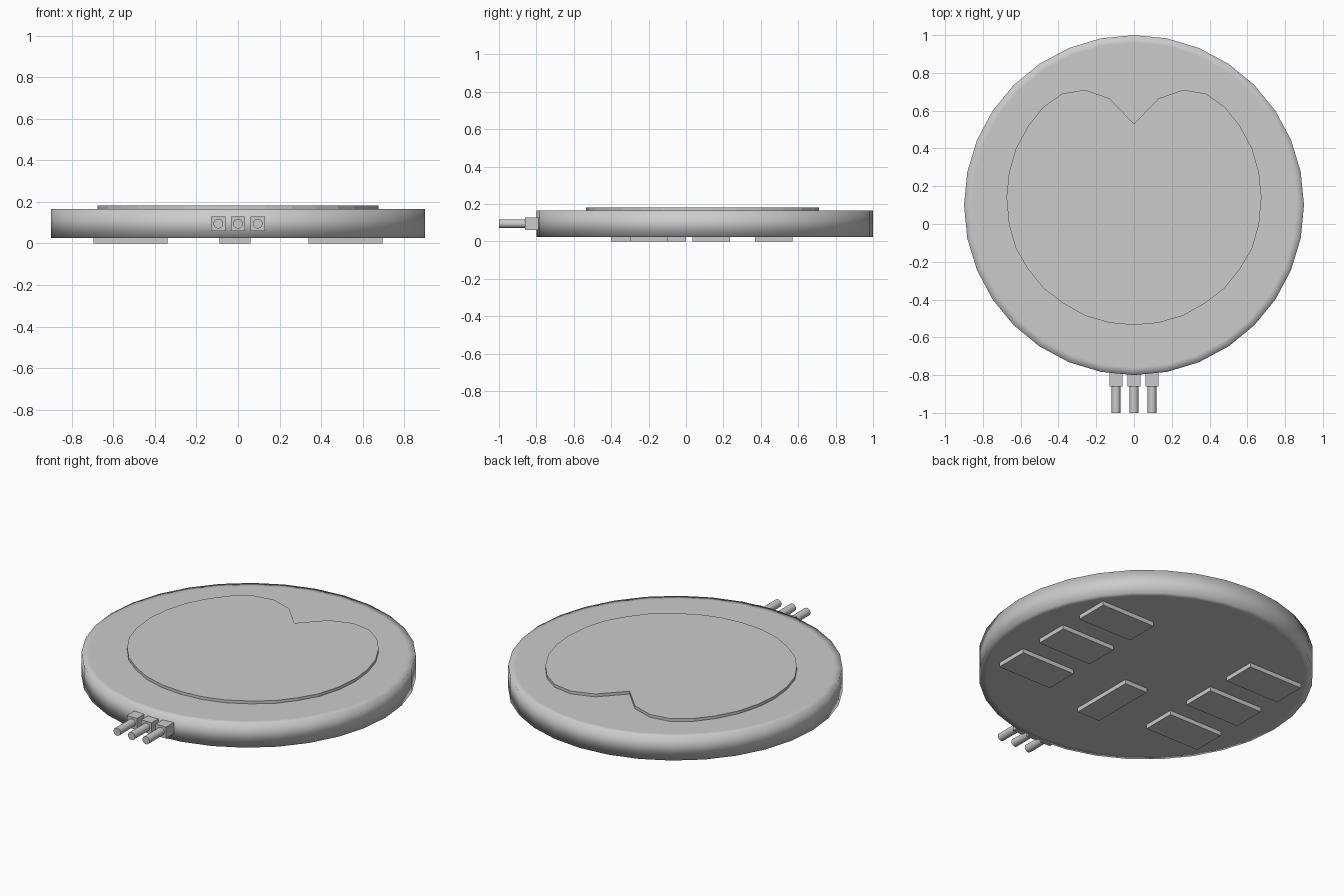
import bpy, bmesh, math

if "Cube" in bpy.data.objects:
    bpy.data.objects.remove(bpy.data.objects["Cube"])


def make_object(name, verts, faces, smooth=False):
    mesh = bpy.data.meshes.new(name)
    mesh.from_pydata(verts, [], faces)
    bm = bmesh.new()
    bm.from_mesh(mesh)
    bmesh.ops.recalc_face_normals(bm, faces=bm.faces)
    for f in bm.faces:
        f.smooth = smooth
    bm.to_mesh(mesh)
    bm.free()
    obj = bpy.data.objects.new(name, mesh)
    bpy.context.collection.objects.link(obj)
    return obj


def loft(name, rings, smooth=False):
    """Skin closed rings of equal length and cap both ends."""
    n = len(rings[0])
    verts = [v for ring in rings for v in ring]
    faces = [(k * n + i, k * n + (i + 1) % n, (k + 1) * n + (i + 1) % n, (k + 1) * n + i)
             for k in range(len(rings) - 1) for i in range(n)]
    last = (len(rings) - 1) * n
    faces += [tuple(range(n))[::-1], tuple(range(last, last + n))]
    return make_object(name, verts, faces, smooth)


def box(name, x0, x1, y0, y1, z0, z1):
    ring = [(x0, y0), (x1, y0), (x1, y1), (x0, y1)]
    return loft(name, [[(x, y, z) for x, y in ring] for z in (z0, z1)])


# Round base plate: 32 sides, soft-shaded rim between flat caps
def circle(r, z, n=32):
    return [(r * math.sin(2 * math.pi * i / n), 0.1 + r * math.cos(2 * math.pi * i / n), z)
            for i in range(n)]


loft("base_disc", [circle(0.86, 0.025), circle(0.9, 0.025),
                   circle(0.9, 0.165), circle(0.86, 0.165)], smooth=True)

# Notched sensing pad on top: right half outline, mirrored
half = [(0, 0.53), (0.13, 0.665), (0.26, 0.71), (0.38, 0.69), (0.48, 0.62), (0.56, 0.52),
        (0.625, 0.40), (0.662, 0.27), (0.675, 0.14), (0.662, 0.0), (0.625, -0.13),
        (0.56, -0.24), (0.48, -0.34), (0.375, -0.42), (0.26, -0.485), (0.13, -0.523), (0, -0.535)]
outline = half + [(-x, y) for x, y in half[-2:0:-1]]
loft("notched_top_pad", [[(x, y, z) for x, y in outline] for z in (0.16, 0.182)])

# Seven feet underneath: three per side plus one long centre foot
for side, tag in ((1, "right"), (-1, "left")):
    for i, y in enumerate((-0.2, 0.135, 0.47)):
        xs = sorted((side * 0.34, side * 0.695))
        box(f"foot_{tag}_{i + 1}", xs[0], xs[1], y - 0.1, y + 0.1, 0, 0.03)
box("foot_centre", -0.09, 0.06, -0.4, 0.0, 0, 0.03)

# Three cable connectors at the front: square socket and round pin
for i, x in enumerate((-0.095, 0, 0.095)):
    box(f"connector_socket_{i + 1}", x - 0.034, x + 0.034, -0.86, -0.785, 0.061, 0.129)
    rings = [[(x + 0.023 * math.cos(a), y, 0.095 + 0.023 * math.sin(a))
              for a in (2 * math.pi * k / 24 for k in range(24))] for y in (-1.0, -0.85)]
    pin = loft(f"connector_pin_{i + 1}", rings)
    bpy.ops.object.select_all(action='DESELECT')
    pin.select_set(True)
    bpy.context.view_layer.objects.active = pin
    bpy.ops.object.shade_smooth_by_angle()
